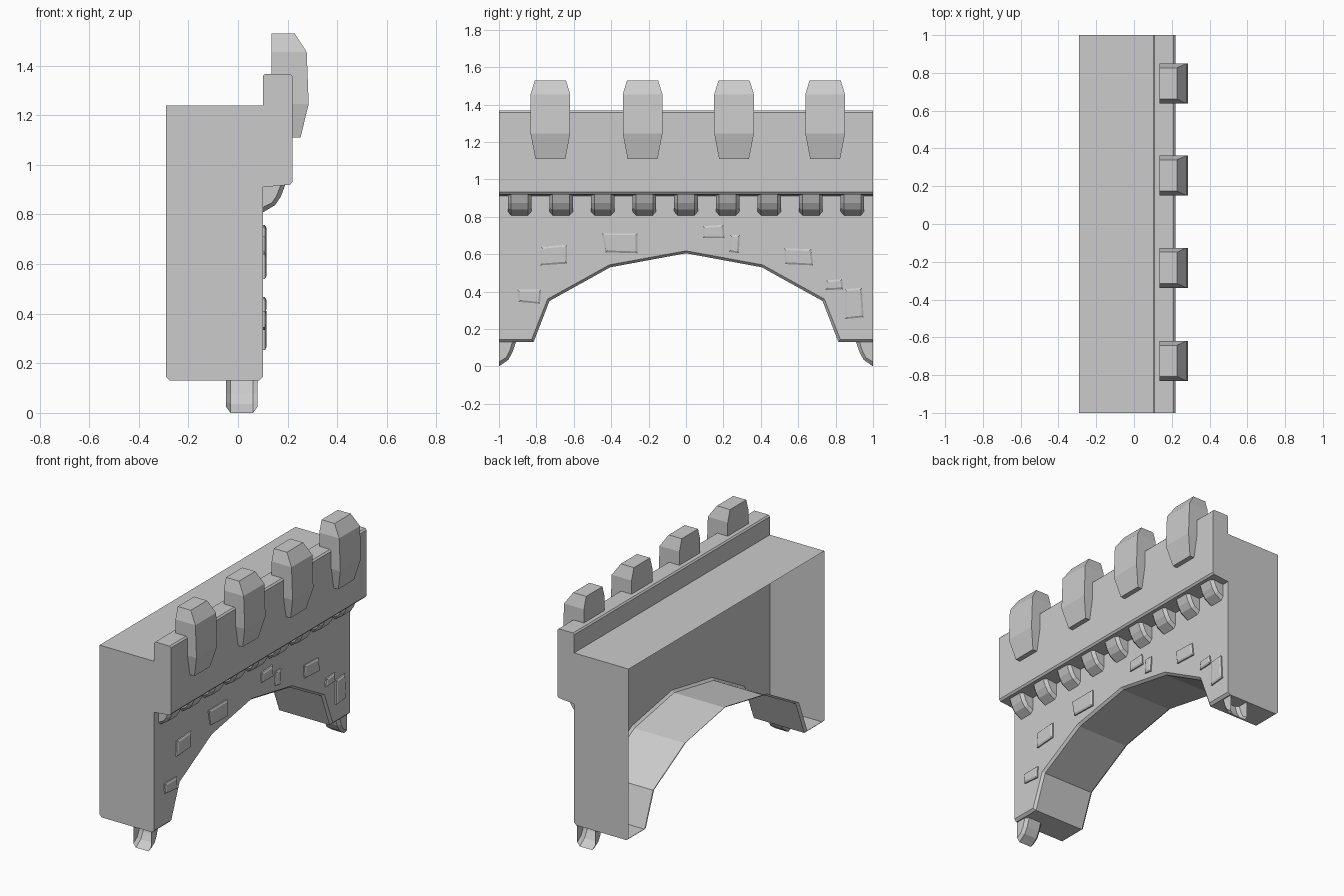
import bpy, bmesh
from mathutils import Vector

if "Cube" in bpy.data.objects:
    bpy.data.objects.remove(bpy.data.objects["Cube"])


def make(name, verts, faces):
    """Build one flat-shaded object with consistent normals."""
    me = bpy.data.meshes.new(name)
    me.from_pydata([tuple(v) for v in verts], [], faces)
    bm = bmesh.new()
    bm.from_mesh(me)
    bmesh.ops.remove_doubles(bm, verts=bm.verts, dist=0.0005)
    bmesh.ops.recalc_face_normals(bm, faces=bm.faces)
    bm.to_mesh(me)
    bm.free()
    ob = bpy.data.objects.new(name, me)
    bpy.context.collection.objects.link(ob)
    return ob


def loft(name, rings, closed=True, caps=(True, True)):
    """Skin equal-length rings of points."""
    n = len(rings[0])
    verts = [p for r in rings for p in r]
    faces = []
    for k in range(len(rings) - 1):
        for i in range(n if closed else n - 1):
            j = (i + 1) % n
            faces.append((k * n + i, k * n + j, (k + 1) * n + j, (k + 1) * n + i))
    if caps[0]:
        faces.append(tuple(range(n)))
    if caps[1]:
        faces.append(tuple(range(len(verts) - n, len(verts))))
    return make(name, verts, faces)


# wall dimensions
BACK, FRONT, TOP, C = -0.29, 0.10, 1.24, 0.015


def both_sides(half):
    return [(-y, z) for y, z in half] + [(y, z) for y, z in reversed(half[:-1])]


soffit = both_sides([(1, .13), (.815, .13), (.73, .35), (.405, .53), (0, .605)])
edge = both_sides([(1, .145), (.825, .145), (.74, .36), (.41, .543), (0, .618)])

# hollow wall shell, open at the back: arch underside with chamfered edges
loft("arch_underside",
     [[(x, y, z) for y, z in prof] for x, prof in
      ((BACK, edge), (BACK + C, soffit), (FRONT - C, soffit), (FRONT, edge))],
     closed=False, caps=(False, False))

# front face above the arch, in strips up to the parapet
loft("wall_front", [[(FRONT, y, z) for y, z in edge],
                    [(FRONT, y, .91) for y, z in edge]],
     closed=False, caps=(False, False))

# walkway and the two end walls
make("walkway", [(BACK, -1, TOP), (FRONT, -1, TOP), (FRONT, 1, TOP), (BACK, 1, TOP)],
     [(0, 1, 2, 3)])
end_profile = [(BACK, TOP), (BACK, .13 + C), (BACK + C, .13),
               (FRONT - C, .13), (FRONT, .13 + C), (FRONT, TOP)]
for s in (-1, 1):
    make("end_wall", [(x, s, z) for x, z in end_profile], [tuple(range(6))])

# overhanging parapet
parapet = [(FRONT, .91), (.21, .92), (.22, .932), (.22, 1.357),
           (.21, 1.367), (.108, 1.367), (FRONT, 1.357)]
loft("parapet", [[(x, y, z) for x, z in parapet] for y in (-1, 1)])

# merlons: bottom to top as height, front x, half width
for y in (-.725, -.232, .257, .744):
    loft("merlon", [[(.135, y - w, z), (x, y - w, z), (x, y + w, z), (.135, y + w, z)]
                    for z, x, w in ((1.11, .252, .08), (1.245, .285, .106),
                                    (1.455, .277, .106), (1.53, .228, .083))])

# curved bracket: outer face path and chamfered side path as (depth, height)
OUTER = [(.09, 0), (.073, -.045), (.05, -.08), (0, -.11)]
INNER = [(.072, 0), (.056, -.042), (.038, -.07), (0, -.09)]


def bracket(name, place, stretch=1.0):
    """place(depth, side, height) maps local bracket space to the model."""
    rings = []
    for (do, ho), (di, hi) in zip(OUTER, INNER):
        rings.append([place(0, -.063, hi * stretch), place(di, -.063, hi * stretch),
                      place(do, -.045, ho * stretch), place(do, .045, ho * stretch),
                      place(di, .063, hi * stretch), place(0, .063, hi * stretch)])
    loft(name, rings, closed=False, caps=(False, False))


for i in range(-4, 5):
    bracket("corbel", lambda d, s, h: (FRONT + d, i * .2225 + s, .918 + h))
for e in (-1, 1):
    bracket("foot_bracket", lambda d, s, h: (.015 + s, e * (1 - d), .13 + h), .13 / .11)

# raised stones on the front: four (y, z) corners each
stones = [
    [(-.90, .41), (-.775, .41), (-.78, .335), (-.895, .345)],
    [(-.775, .64), (-.635, .65), (-.635, .55), (-.78, .54)],
    [(-.45, .712), (-.26, .712), (-.26, .605), (-.43, .61)],
    [(.09, .75), (.2, .757), (.207, .686), (.09, .686)],
    [(.235, .703), (.288, .703), (.283, .605), (.23, .612)],
    [(.525, .632), (.67, .627), (.68, .54), (.53, .547)],
    [(.75, .46), (.835, .467), (.84, .412), (.745, .408)],
    [(.85, .413), (.94, .42), (.95, .263), (.85, .253)],
]
for quad in stones:
    mid = sum((Vector(p) for p in quad), Vector((0, 0))) / 4
    rings = []
    for x, inset in ((FRONT, 0), (FRONT + .008, 0), (FRONT + .014, .01)):
        ring = []
        for p in quad:
            d = Vector(p) - mid
            ring.append((x, p[0] - inset * (1 if d.x > 0 else -1),
                         p[1] - inset * (1 if d.y > 0 else -1)))
        rings.append(ring)
    loft("raised_stone", rings, caps=(False, True))
